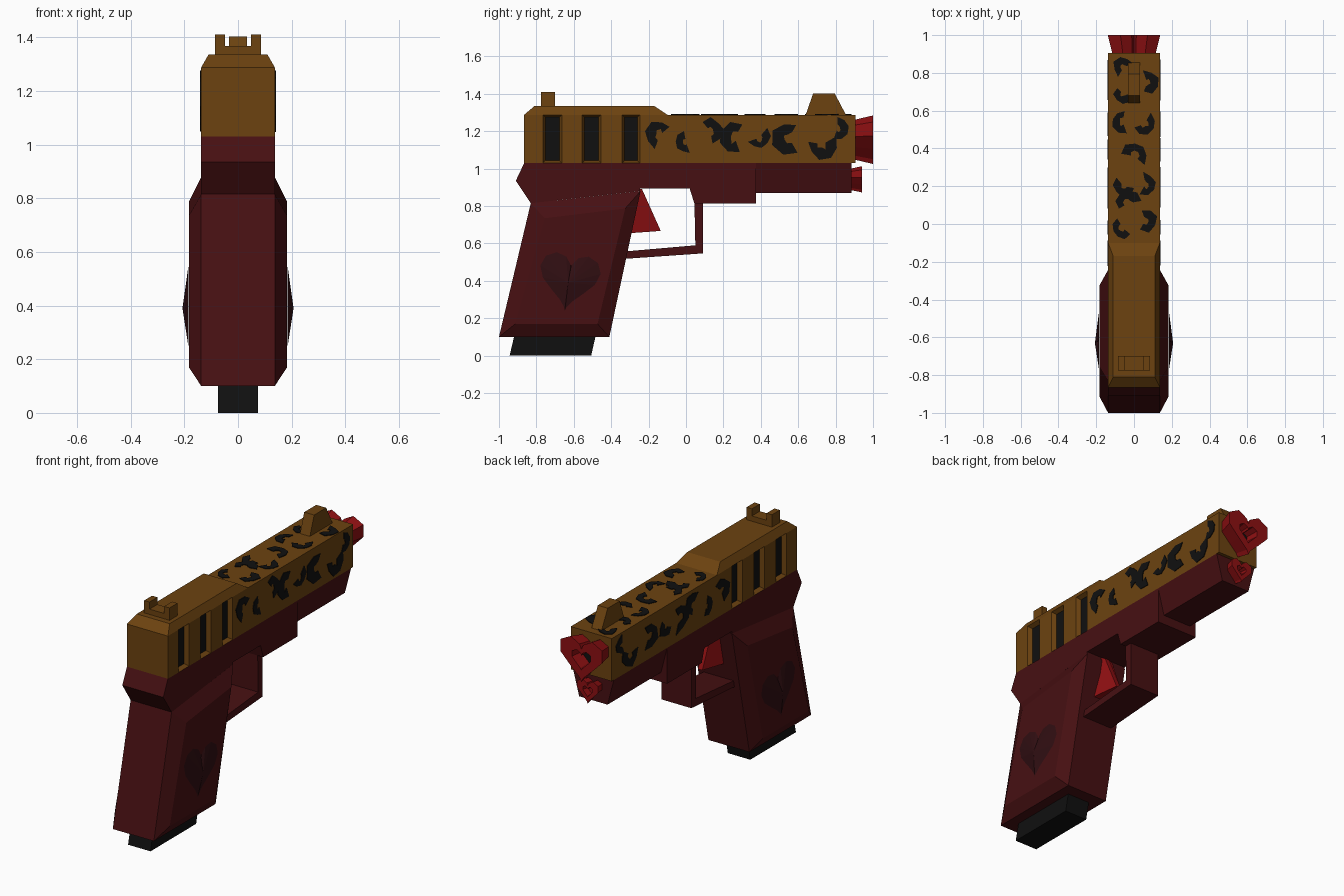
import bpy, bmesh, random
from math import sin, cos, pi, radians

random.seed(4)
default = bpy.data.objects.get("Cube")
if default:
    bpy.data.objects.remove(default)


def material(name, red, green, blue):
    mat = bpy.data.materials.new(name)
    mat.use_nodes = True
    color = (red, green, blue, 1)
    mat.diffuse_color = color
    mat.node_tree.nodes["Principled BSDF"].inputs["Base Color"].default_value = color
    return mat


BROWN = material("golden brown", 0.15, 0.055, 0.005)
MAROON = material("maroon", 0.062, 0.005, 0.006)
RED = material("red", 0.27, 0.005, 0.006)
BLACK = material("black", 0.005, 0.005, 0.005)
DARK = material("dark maroon", 0.03, 0.0045, 0.006)


def finish(name, bm, *mats):
    bmesh.ops.recalc_face_normals(bm, faces=bm.faces[:])
    mesh = bpy.data.meshes.new(name)
    bm.to_mesh(mesh)
    bm.free()
    for mat in mats:
        mesh.materials.append(mat)
    obj = bpy.data.objects.new(name, mesh)
    bpy.context.collection.objects.link(obj)
    return obj


def add_loft(bm, rings):
    """Join rings of points with quads and cap both ends."""
    loops = [[bm.verts.new(point) for point in ring] for ring in rings]
    for a, b in zip(loops, loops[1:]):
        for i in range(len(a)):
            j = (i + 1) % len(a)
            bm.faces.new((a[i], a[j], b[j], b[i]))
    bm.faces.new(loops[0])
    return bm.faces.new(loops[-1])


def loft(name, mat, *rings):
    bm = bmesh.new()
    add_loft(bm, rings)
    return finish(name, bm, mat)


def side_ring(x, profile):
    return [(x, y, z) for y, z in profile]


def slab(name, mat, half, profile):
    """Extrude a side profile across the width."""
    return loft(name, mat, side_ring(-half, profile), side_ring(half, profile))


def box_ring(half, back, front, z):
    return [(-half, back, z), (half, back, z), (half, front, z), (-half, front, z)]


def heart(width, height, count=14):
    """Heart outline centred on the origin."""
    points = []
    for i in range(count):
        t = 2 * pi * i / count
        v = 13 * cos(t) - 5 * cos(2 * t) - 2 * cos(3 * t) - cos(4 * t)
        points.append((width * sin(t) ** 3, height * (v + 2.5) / 14.5))
    return points


# Slide with three sunken grooves on each side
HALF = 0.137
SLIDE_TOP = 1.288
grooves = [(-0.765, -0.663), (-0.556, -0.454), (-0.342, -0.246)]
bm = bmesh.new()
add_loft(bm, [box_ring(HALF, -0.865, 0.905, z) for z in (1.03, SLIDE_TOP)])
for pair in grooves:
    for y in pair:
        bmesh.ops.bisect_plane(bm, geom=bm.verts[:] + bm.edges[:] + bm.faces[:],
                               plane_co=(0, y, 0), plane_no=(0, 1, 0))
bmesh.ops.recalc_face_normals(bm, faces=bm.faces[:])
panels = [f for f in bm.faces if abs(f.normal.x) > 0.9
          and any(a < f.calc_center_median().y < b for a, b in grooves)]
bmesh.ops.inset_individual(bm, faces=panels, thickness=0.018, depth=-0.025)
for face in panels:
    face.material_index = 1
finish("slide", bm, BROWN, BLACK)
loft("slide_raised_top", BROWN, box_ring(HALF, -0.865, -0.1, SLIDE_TOP),
     box_ring(0.11, -0.81, -0.17, 1.335))

# Sights
slab("front_sight", BROWN, 0.033,
     [(0.64, SLIDE_TOP), (0.68, 1.402), (0.795, 1.402), (0.855, SLIDE_TOP)])
loft("rear_sight_base", BROWN, *[box_ring(0.085, -0.775, -0.7, z) for z in (1.335, 1.367)])
for side, label in ((-1, "right"), (1, "left")):
    loft(label + "_rear_sight_post", BROWN,
         *[[(x + side * 0.067, y, z) for x, y, z in box_ring(0.018, -0.775, -0.7, z)]
           for z in (1.36, 1.41)])

# Frame, front rail and trigger guard
slab("frame", MAROON, HALF,
     [(-0.865, 1.03), (-0.91, 0.935), (-0.83, 0.815), (-0.245, 0.88), (-0.245, 0.893),
      (0.02, 0.893), (0.045, 0.813), (0.375, 0.813), (0.375, 1.03)])
loft("front_rail", MAROON, box_ring(0.095, 0.37, 0.885, 0.87),
     box_ring(HALF, 0.37, 0.885, 1.03))
slab("trigger_guard", MAROON, 0.1,
     [(0.045, 0.82), (0.05, 0.59), (-0.33, 0.557), (-0.34, 0.517), (0.092, 0.547), (0.092, 0.82)])

# Grip with bevelled cheeks
outline = [(-0.83, 0.815), (-1.0, 0.1), (-0.41, 0.1), (-0.243, 0.88)]
cheek = [(-0.755, 0.735), (-0.913, 0.17), (-0.473, 0.17), (-0.325, 0.787)]
loft("grip", MAROON, side_ring(-0.183, cheek), side_ring(-HALF, outline),
     side_ring(HALF, outline), side_ring(0.183, cheek))
loft("magazine", BLACK, box_ring(0.075, -0.943, -0.507, 0), box_ring(0.075, -0.915, -0.48, 0.12))

# Trigger, wider at its back
loft("trigger", RED, [(-0.05, -0.3, 0.655), (0.05, -0.3, 0.655), (0.015, -0.135, 0.667),
                      (-0.015, -0.135, 0.667)],
     [(-0.05, -0.25, 0.89), (0.05, -0.25, 0.89), (0.015, -0.235, 0.89), (-0.015, -0.235, 0.89)])

# Faceted heart badges on the grip
for side, label in ((-1, "right"), (1, "left")):
    bm = bmesh.new()
    lean = radians(-8)
    rim = [bm.verts.new((side * 0.184, -0.627 + u * cos(lean) - v * sin(lean),
                         0.392 + u * sin(lean) + v * cos(lean)))
           for u, v in heart(0.163, 0.152, 20)]
    tip = bm.verts.new((side * 0.207, -0.63, 0.39))
    for i, vert in enumerate(rim):
        bm.faces.new((vert, rim[(i + 1) % len(rim)], tip))
    bm.faces.new(rim)
    finish(label + "_heart_badge", bm, DARK)


def heart_nozzle(name, z, back, front, width, height, floor_mat):
    """Flared heart-shaped tube with a sunken floor."""
    steps = [(back, 0.82), (front, 1), (front, 0.45), (back + 0.02, 0.4)]
    bm = bmesh.new()
    floor = add_loft(bm, [[(u, y, z + v) for u, v in heart(width * s, height * s)]
                          for y, s in steps])
    floor.material_index = 1
    finish(name, bm, RED, floor_mat)


heart_nozzle("muzzle", 1.155, 0.9, 1.0, 0.15, 0.13, BLACK)
heart_nozzle("lower_nozzle", 0.943, 0.88, 0.94, 0.076, 0.07, RED)


# Leopard spots: broken rings as thin plates
def spot(bm, place, u, v, radius, start, sweep):
    count = 6
    outer, inner = [], []
    for i in range(count):
        a = radians(start + sweep * i / (count - 1))
        r = radius * random.uniform(0.85, 1.15)
        k = radius * random.uniform(0.2, 0.45)
        outer.append((u + r * cos(a), v + r * sin(a)))
        inner.append((u + k * cos(a), v + k * sin(a)))
    shape = outer + inner[::-1]
    add_loft(bm, [[place(p, q, lift) for p, q in shape] for lift in (-0.002, 0.004)])


side_spots = [(-0.14, 1.18, 0.075, 40, 210), (0.0, 1.14, 0.055, 100, 190),
              (0.13, 1.2, 0.07, -80, 210), (0.26, 1.165, 0.085, 60, 230),
              (0.39, 1.165, 0.06, 200, 210), (0.55, 1.165, 0.085, 60, 240),
              (0.73, 1.13, 0.075, 170, 220), (0.81, 1.215, 0.055, -110, 200)]
bm = bmesh.new()
for item in side_spots:
    for side in (-1, 1):
        spot(bm, lambda p, q, lift: (side * (HALF + lift), p, q), *item)
finish("side_spots", bm, BLACK)

top_spots = [(-0.055, 0.83, 0.055, 20, 220), (0.07, 0.75, 0.06, -110, 220),
             (-0.055, 0.69, 0.05, 140, 210), (-0.06, 0.54, 0.06, 80, 210),
             (0.055, 0.53, 0.06, 200, 220), (0.0, 0.36, 0.07, -40, 210),
             (-0.055, 0.2, 0.055, 130, 220), (0.06, 0.21, 0.06, 240, 220),
             (-0.03, 0.11, 0.065, 10, 200), (-0.06, -0.02, 0.055, 120, 200),
             (0.06, 0.02, 0.06, -120, 230)]
bm = bmesh.new()
for item in top_spots:
    spot(bm, lambda p, q, lift: (p, q, SLIDE_TOP + lift), *item)
finish("top_spots", bm, BLACK)
